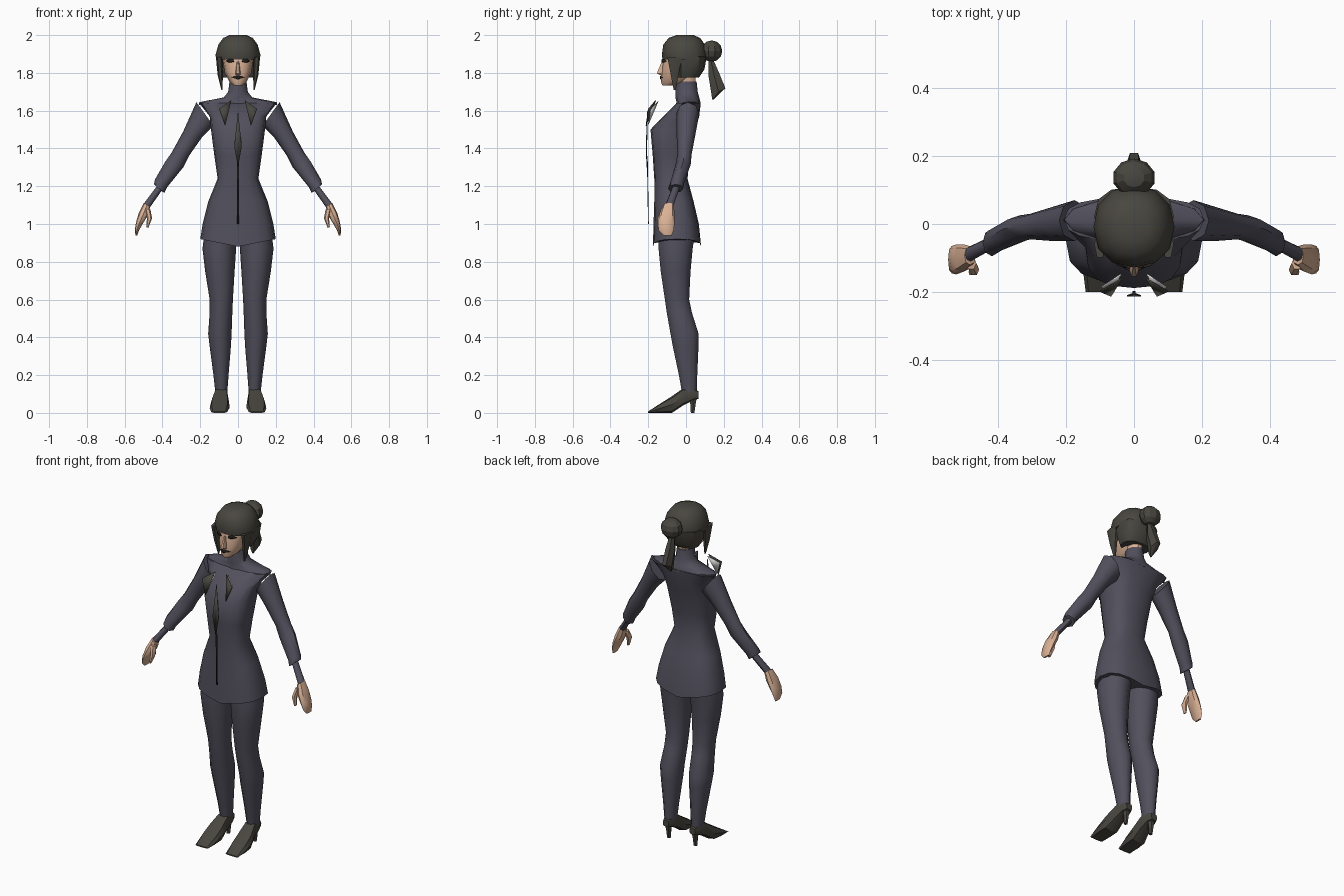
import bpy, bmesh, math
from mathutils import Vector as V


def material(name, rgb):
    m = bpy.data.materials.new(name)
    m.diffuse_color = (*rgb, 1)
    return m


SUIT = material("slate suit", (0.085, 0.08, 0.108))
DARK = material("dark brown", (0.066, 0.062, 0.05))
SKIN = material("skin", (0.70, 0.44, 0.30))
BLACK = material("near black", (0.02, 0.018, 0.016))
WHITE = material("white", (0.95, 0.95, 0.95))


def finish(name, bm, mat, mirror=False, angle=40):
    bmesh.ops.recalc_face_normals(bm, faces=bm.faces)
    me = bpy.data.meshes.new(name)
    bm.to_mesh(me)
    bm.free()
    ob = bpy.data.objects.new(name, me)
    bpy.context.collection.objects.link(ob)
    me.materials.append(mat)
    bpy.ops.object.select_all(action='DESELECT')
    ob.select_set(True)
    bpy.context.view_layer.objects.active = ob
    bpy.ops.object.shade_smooth_by_angle(angle=math.radians(angle))
    if mirror:
        ob.modifiers.new("mirror", 'MIRROR').use_mirror_merge = False
    return ob


def loft(name, sections, mat, n=8, p=1.0, mirror=False, angle=40, shift=None):
    """Skin a tube through sections (centre, half axis A, half axis B)."""
    bm = bmesh.new()

    def power(t):
        return math.copysign(abs(t) ** p, t) if abs(t) > 1e-6 else 0.0
    rings = []
    for c, a, b in sections:
        ring = []
        for i in range(n):
            t = 2 * math.pi * i / n
            co = V(c) + V(a) * power(math.cos(t)) + V(b) * power(math.sin(t))
            if shift:
                co = shift(co)
            ring.append(bm.verts.new(co))
        rings.append(ring)
    for r, s in zip(rings, rings[1:]):
        for i in range(n):
            j = (i + 1) % n
            bm.faces.new((r[i], r[j], s[j], s[i]))
    bm.faces.new(rings[0])
    bm.faces.new(rings[-1])
    return finish(name, bm, mat, mirror, angle)


def level(rows, x=0):
    """Horizontal sections from (z, half width, front y, back y)."""
    return [((x, (f + b) / 2, z), (h, 0, 0), (0, (b - f) / 2, 0))
            for z, h, f, b in rows]


def limb(rows):
    """Tilted sections from outer x,z, inner x,z, front y and back y."""
    return [(((ox + ix) / 2, (f + b) / 2, (oz + iz) / 2),
             ((ox - ix) / 2, 0, (oz - iz) / 2), (0, (b - f) / 2, 0))
            for ox, oz, ix, iz, f, b in rows]


def plate(name, pts, mat, mirror=False):
    bm = bmesh.new()
    bm.faces.new([bm.verts.new(q) for q in pts])
    ob = finish(name, bm, mat, mirror)
    s = ob.modifiers.new("thickness", 'SOLIDIFY')
    s.thickness = 0.004
    s.offset = 0
    return ob


# Jacket with a hem that dips at the middle, and a high neck
def hem_dip(co):
    if co.z < 0.95:
        co.z -= 0.04 * (1 - abs(co.x) / 0.2)
    return co


loft("jacket", level([
    (0.92, .20, -.175, .08), (1.0, .187, -.172, .068), (1.12, .157, -.168, .04),
    (1.24, .108, -.168, .008), (1.36, .125, -.176, .02), (1.5, .143, -.188, .05),
    (1.57, .15, -.12, .07), (1.64, .205, -.05, .078)]),
    SUIT, n=16, p=.75, angle=50, shift=hem_dip)
loft("shoulder_yoke", level([
    (1.63, .207, -.055, .078), (1.645, .205, -.05, .076), (1.67, .075, -.056, .07),
    (1.70, .052, -.056, .062), (1.755, .045, -.052, .056)]), SUIT, n=12, angle=50)

# Sleeves with cuffs and narrow inner sleeves
loft("sleeve", limb([
    (.22, 1.645, .13, 1.52, -.05, .07), (.29, 1.49, .19, 1.46, -.05, .05),
    (.35, 1.38, .26, 1.36, -.045, .03), (.385, 1.33, .29, 1.30, -.055, .025),
    (.44, 1.235, .375, 1.195, -.085, -.01), (.445, 1.21, .39, 1.165, -.095, -.015),
    (.43, 1.2, .405, 1.175, -.075, -.035), (.497, 1.11, .465, 1.09, -.11, -.065)]),
    SUIT, mirror=True, angle=50)

# Hands
loft("hand", limb([
    (.498, 1.112, .465, 1.09, -.12, -.065), (.525, 1.06, .475, 1.05, -.14, -.06),
    (.54, 1.01, .505, 1.0, -.148, -.06), (.546, .97, .525, .965, -.145, -.065),
    (.543, .94, .533, .94, -.12, -.075)]), SKIN, p=.85, mirror=True)
loft("thumb", limb([
    (.495, 1.085, .463, 1.075, -.135, -.095), (.482, 1.03, .455, 1.03, -.153, -.115),
    (.486, .983, .475, .98, -.152, -.13)]), SKIN, n=6, mirror=True)

# Trouser legs, each row: z, inner x, outer x, front y, back y
leg_rows = [(.97, .004, .175, -.15, .055), (.87, .01, .188, -.15, .04),
            (.75, .018, .174, -.138, .028), (.6, .027, .15, -.115, .02),
            (.53, .03, .15, -.105, .035), (.42, .034, .158, -.086, .07),
            (.36, .037, .151, -.075, .07), (.2, .05, .13, -.04, .062),
            (.09, .058, .118, -.02, .058)]
loft("trouser_leg", [(((i + o) / 2, (f + b) / 2, z), ((o - i) / 2, 0, 0),
                      (0, (b - f) / 2, 0)) for z, i, o, f, b in leg_rows],
     SUIT, n=10, mirror=True, angle=45)

# Shoes, each row: y, centre x, half width, bottom z, top z
shoe_rows = [(-.2, .1, .042, 0, .008), (-.135, .098, .052, 0, .05),
             (-.075, .096, .05, 0, .088), (-.015, .09, .038, .04, .13),
             (.035, .088, .034, .065, .13), (.066, .088, .02, .075, .115)]
loft("shoe", [((x, y, (b + t) / 2), (h, 0, 0), (0, 0, (t - b) / 2))
              for y, x, h, b, t in shoe_rows], DARK, p=.65, mirror=True, angle=30)
loft("shoe_heel", level([(0, .011, .024, .046), (.05, .015, .02, .054),
                         (.1, .026, .01, .064)], x=.088), DARK, n=6, mirror=True)

# Head and facial features
loft("neck", level([(1.72, .04, -.045, .05), (1.83, .045, -.05, .055)]), SKIN, n=10)
loft("face", level([
    (1.733, .022, -.125, -.06), (1.752, .045, -.132, .0), (1.80, .07, -.129, .05),
    (1.87, .083, -.122, .07), (1.92, .08, -.11, .07)]), SKIN, n=12, p=.85)
loft("nose", level([(1.787, .012, -.135, -.11), (1.797, .014, -.158, -.11),
                    (1.86, .006, -.13, -.11)]), SKIN, n=6)
plate("lips", [(-.035, -.125, 1.776), (0, -.137, 1.766), (.035, -.125, 1.776),
               (.012, -.137, 1.784), (-.012, -.137, 1.784)], BLACK)
plate("eye", [(.022, -.128, 1.858), (.045, -.121, 1.854), (.066, -.105, 1.862),
              (.05, -.12, 1.874), (.026, -.128, 1.872)], BLACK, mirror=True)

# Hair: cap with fringe, back shell, side locks, bun and tail
loft("hair_cap", level([
    (1.872, .116, -.124, .11), (1.895, .119, -.128, .112), (1.95, .104, -.12, .1),
    (1.985, .078, -.092, .075), (2.0, .045, -.05, .04)]), DARK, n=12, p=.9, angle=35)
loft("hair_back", level([
    (1.775, .085, -.05, .068), (1.82, .108, -.06, .098), (1.89, .117, -.065, .11)]),
    DARK, n=12, p=.8, angle=35)
loft("hair_lock", [((.085, -.06, 1.71), (.003, 0, 0), (0, .006, 0)),
                   ((.094, -.06, 1.79), (.014, 0, 0), (0, .024, 0)),
                   ((.1, -.06, 1.885), (.017, 0, 0), (0, .045, 0))],
     DARK, n=6, mirror=True)
bm = bmesh.new()
bmesh.ops.create_uvsphere(bm, u_segments=10, v_segments=6, radius=1)
for v in bm.verts:
    v.co = V((v.co.x * .063, v.co.y * .056 + .136, v.co.z * .057 + 1.915))
finish("hair_bun", bm, DARK, angle=25)
loft("hair_tail", [((0, .13, 1.875), (.014, 0, 0), (0, .014, 0)),
                   ((0, .148, 1.79), (.028, 0, 0), (0, .033, .008)),
                   ((0, .172, 1.70), (.024, 0, 0), (0, .042, .022)),
                   ((0, .142, 1.658), (.004, 0, 0), (0, .004, 0))], DARK, n=6)

# Lapels with white backing, tie and jacket seam
lapel = [(.036, -.16, 1.655), (.1, -.198, 1.61), (.068, -.212, 1.52)]
plate("lapel", lapel, DARK, mirror=True)
plate("lapel_lining", [(x * .9 + .006, y + .012, z * .9 + .159) for x, y, z in lapel],
      WHITE, mirror=True)
plate("tie", [(0, -.203, 1.6), (.02, -.211, 1.41), (0, -.211, 1.3),
              (-.02, -.211, 1.41)], DARK)
plate("jacket_seam", [(-.004, -.205, 1.36), (.004, -.205, 1.36),
                      (.004, -.199, 1.0), (-.004, -.199, 1.0)], BLACK)
